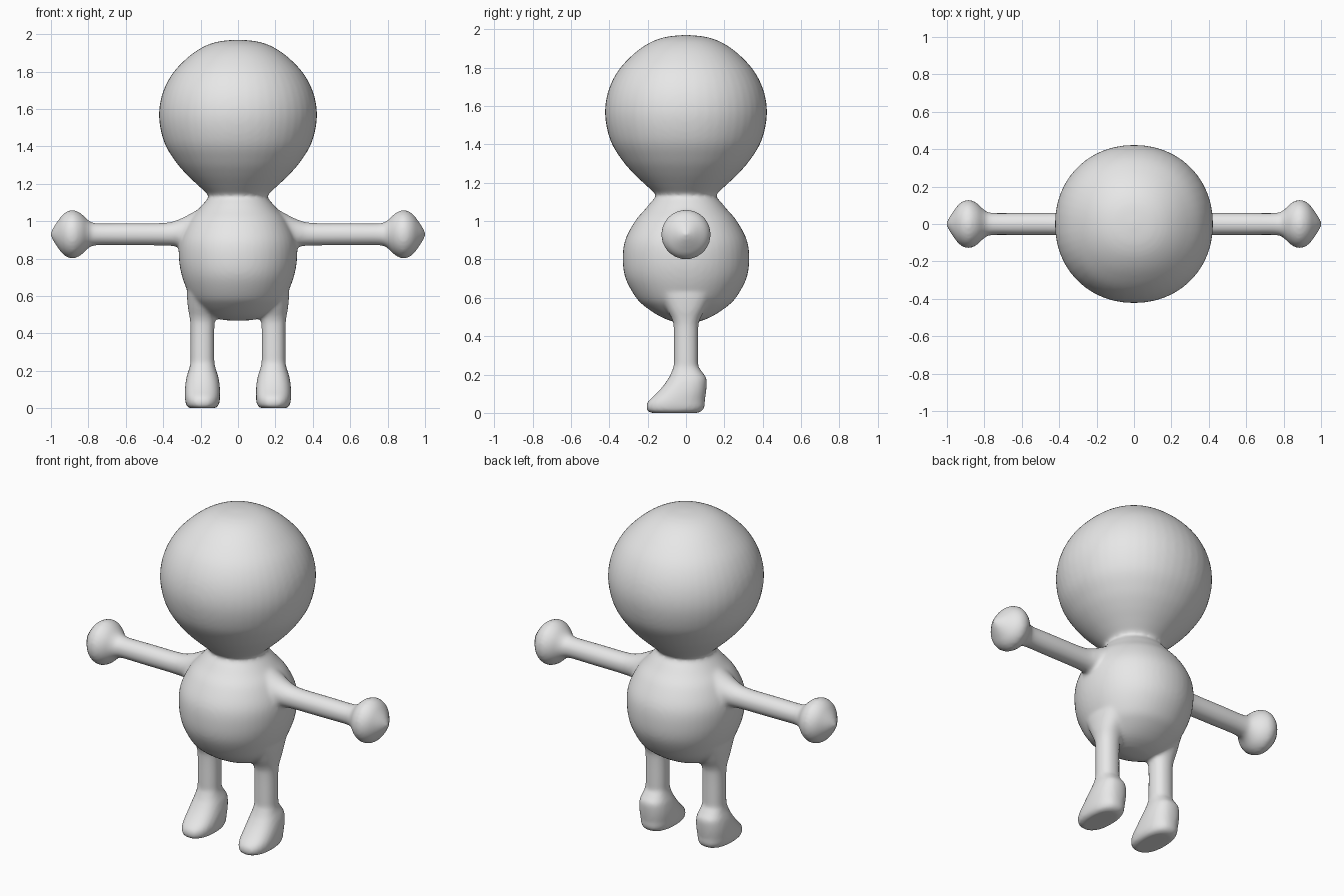
import bpy, bmesh, math
from mathutils import Vector

if "Cube" in bpy.data.objects:
    bpy.data.objects.remove(bpy.data.objects["Cube"])

grey = bpy.data.materials.new("plain grey")
grey.diffuse_color = (0.8, 0.8, 0.8, 1)
grey.use_nodes = True
grey.node_tree.nodes["Principled BSDF"].inputs["Base Color"].default_value = grey.diffuse_color


def spline(rows, steps=5):
    """Catmull-Rom interpolation through section rows."""
    out = []
    for i in range(len(rows) - 1):
        p = [Vector(rows[min(max(i + k, 0), len(rows) - 1)]) for k in (-1, 0, 1, 2)]
        for s in range(steps):
            t = s / steps
            out.append(0.5 * (2 * p[1] + (p[2] - p[0]) * t
                              + (2 * p[0] - 5 * p[1] + 4 * p[2] - p[3]) * t * t
                              + (3 * p[1] - p[0] - 3 * p[2] + p[3]) * t ** 3))
    return out + [Vector(rows[-1])]


def loft(bm, rows, place, power=2.0, sides=48):
    """Closed tube through sections (t, centre_v, radius_u, radius_v)."""
    rings = []
    for t, cv, ru, rv in spline(rows):
        ring = []
        for k in range(sides):
            a = 2 * math.pi * k / sides
            c, s = math.cos(a), math.sin(a)
            u = math.copysign(abs(c) ** (2 / power), c) * max(ru, 0.003)
            v = math.copysign(abs(s) ** (2 / power), s) * max(rv, 0.003)
            ring.append(bm.verts.new(place(t, u, cv + v)))
        rings.append(ring)
    faces = [bm.faces.new(rings[0]), bm.faces.new(rings[-1])]
    for a, b in zip(rings, rings[1:]):
        for k in range(sides):
            n = (k + 1) % sides
            faces.append(bm.faces.new((a[k], a[n], b[n], b[k])))
    bmesh.ops.recalc_face_normals(bm, faces=faces)


bm = bmesh.new()

# Torso, from crotch to neck: (z, half width, half depth)
torso = [(.468, .02, .02), (.474, .09, .06), (.5, .16, .13), (.55, .22, .208),
         (.6, .258, .26), (.7, .298, .315), (.8, .316, .33), (.9, .31, .318),
         (1.0, .265, .266), (1.06, .215, .215), (1.1, .18, .182), (1.125, .16, .16),
         (1.16, .15, .15)]
loft(bm, [(z, 0, rx, ry) for z, rx, ry in torso], lambda t, u, v: (u, v, t), 2.08)

# Big round head: (z, radius)
head = [(1.1, .145), (1.125, .15), (1.145, .163), (1.19, .212), (1.25, .275),
        (1.32, .335), (1.42, .394), (1.55, .422), (1.67, .408), (1.78, .357),
        (1.87, .275), (1.93, .19), (1.96, .108), (1.97, .02)]
loft(bm, [(z, 0, r, r) for z, r in head], lambda t, u, v: (u, v, t), 2.08)

# Arm flaring out of the shoulder and ending in a knob hand: (x, radius, z shift)
arm = [(.1, .17, .02), (.2, .125, .015), (.27, .09, .012), (.33, .07, .005), (.4, .061, 0),
       (.6, .06, 0), (.76, .06, 0), (.8, .075, 0), (.84, .112, 0), (.885, .13, 0),
       (.93, .112, 0), (.965, .07, 0), (.99, .032, 0), (1.003, .008, 0)]

# Leg flaring into the torso: (z, y centre, half width, half depth)
leg = [(.12, 0, .06, .06), (.25, 0, .064, .064), (.42, 0, .064, .064),
       (.48, 0, .068, .07), (.54, 0, .078, .1), (.62, 0, .085, .14)]

# Foot with the toe to the front: (z, y centre, half width, half depth)
foot = [(0, -.06, .065, .12), (.005, -.06, .08, .138), (.03, -.055, .091, .153),
        (.06, -.05, .094, .148), (.1, -.026, .094, .13), (.14, -.006, .09, .114),
        (.18, .008, .082, .1), (.205, .006, .073, .085), (.24, 0, .064, .065)]

for side in (-1, 1):
    loft(bm, [(x, .93 + dz, r, r) for x, r, dz in arm],
         lambda t, u, v: (side * t, u, v))
    loft(bm, leg, lambda t, u, v: (side * .19 + u, v, t), 2.2)
    loft(bm, foot, lambda t, u, v: (side * .19 + u, v, t), 2.4)

mesh = bpy.data.meshes.new("figure_body")
bm.to_mesh(mesh)
bm.free()
mesh.materials.append(grey)
figure = bpy.data.objects.new("figure_body", mesh)
bpy.context.collection.objects.link(figure)

# Fuse all limbs into one continuous skin and soften the joins
fuse = figure.modifiers.new("fuse", "REMESH")
fuse.mode = "VOXEL"
fuse.voxel_size = 0.011
fuse.use_smooth_shade = True
soften = figure.modifiers.new("soften", "SMOOTH")
soften.factor = 0.5
soften.iterations = 10
